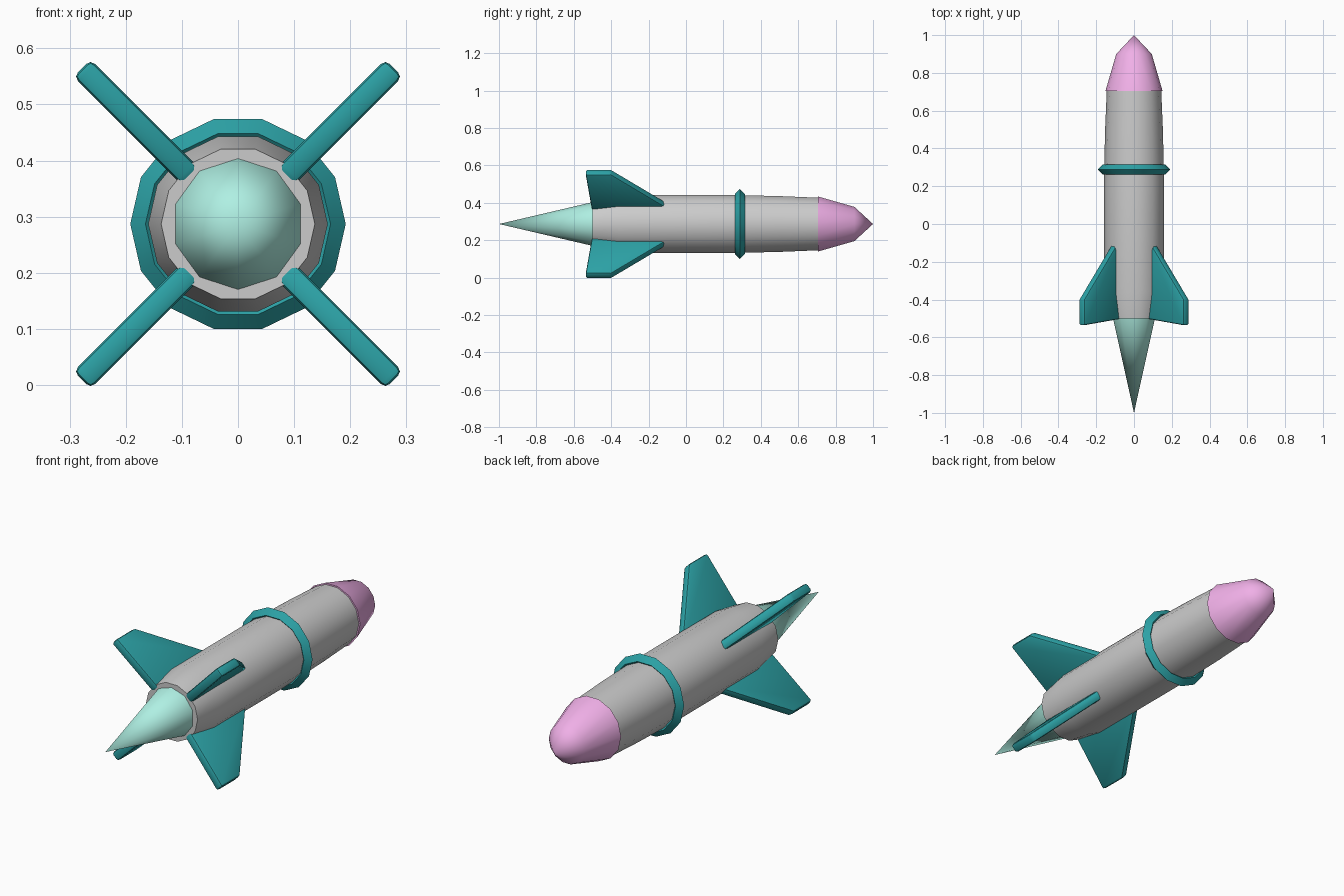
import bpy, bmesh, math
from mathutils import Matrix, Vector

if "Cube" in bpy.data.objects:
    bpy.data.objects.remove(bpy.data.objects["Cube"])

CZ = 0.287  # height of the rocket axis


def material(name, rgb):
    m = bpy.data.materials.new(name)
    m.diffuse_color = (*rgb, 1)
    m.use_nodes = True
    m.node_tree.nodes["Principled BSDF"].inputs["Base Color"].default_value = m.diffuse_color
    return m


teal = material("teal", (0.025, 0.36, 0.38))
pink = material("pink", (0.87, 0.43, 0.80))
mint = material("mint", (0.43, 0.87, 0.77))


def finish(name, bm, mat=None, angle=40):
    bmesh.ops.recalc_face_normals(bm, faces=bm.faces)
    me = bpy.data.meshes.new(name)
    bm.to_mesh(me)
    bm.free()
    ob = bpy.data.objects.new(name, me)
    bpy.context.collection.objects.link(ob)
    if mat:
        me.materials.append(mat)
    bpy.ops.object.select_all(action='DESELECT')
    ob.select_set(True)
    bpy.context.view_layer.objects.active = ob
    bpy.ops.object.shade_smooth_by_angle(angle=math.radians(angle))
    return ob


def lathe(name, profile, n, mat=None, start=0.0, closed=False, angle=40):
    """Turn a (y, radius) profile around the rocket axis."""
    bm = bmesh.new()
    rings = []
    for y, r in profile:
        if r == 0:
            rings.append([bm.verts.new((0, y, CZ))] * n)
        else:
            rings.append([bm.verts.new((r * math.cos(start + math.tau * i / n), y,
                                        CZ + r * math.sin(start + math.tau * i / n)))
                          for i in range(n)])
    pairs = list(zip(rings, rings[1:]))
    if closed:
        pairs.append((rings[-1], rings[0]))
    for a, b in pairs:
        for i in range(n):
            j = (i + 1) % n
            bm.faces.new(list(dict.fromkeys((a[i], a[j], b[j], b[i]))))
    if not closed:
        for ring, (y, r) in ((rings[0], profile[0]), (rings[-1], profile[-1])):
            if r > 0:
                bm.faces.new(ring)
    return finish(name, bm, mat, angle)


# Fuselage, nose and exhaust flame
lathe("body", [(-0.5, 0.137), (-0.36, 0.16), (0.2, 0.16), (0.5, 0.153), (0.71, 0.144)], 14)
lathe("nose_cone", [(0.705, 0.151), (0.9, 0.094), (1.0, 0)], 14, pink)
lathe("flame", [(-1.0, 0), (-0.49, 0.119)], 10, mint, start=math.pi / 2)

# Diamond-section collar
lathe("collar_ring", [(0.288, 0.192), (0.315, 0.165), (0.288, 0.138), (0.261, 0.165)],
      14, teal, closed=True, angle=30)

# Four swept fins on the diagonals
FIN = [(0.12, -0.075), (0.393, -0.40), (0.393, -0.537), (0.12, -0.503)]  # (radius, y)
T = 0.0215  # half thickness
for k, label in enumerate(("upper_right", "upper_left", "lower_left", "lower_right")):
    bm = bmesh.new()
    face = bm.faces.new([bm.verts.new((r, y, -T)) for r, y in FIN])
    ext = bmesh.ops.extrude_face_region(bm, geom=[face])
    bmesh.ops.translate(bm, vec=Vector((0, 0, 2 * T)),
                        verts=[v for v in ext["geom"] if isinstance(v, bmesh.types.BMVert)])
    bmesh.ops.recalc_face_normals(bm, faces=bm.faces)
    bmesh.ops.bevel(bm, geom=bm.edges[:], offset=0.011, segments=2,
                    profile=0.5, affect='EDGES')
    turn = Matrix.Rotation(-math.radians(45 + 90 * k), 4, 'Y')
    bm.transform(Matrix.Translation((0, 0, CZ)) @ turn)
    finish("fin_" + label, bm, teal, 30)
